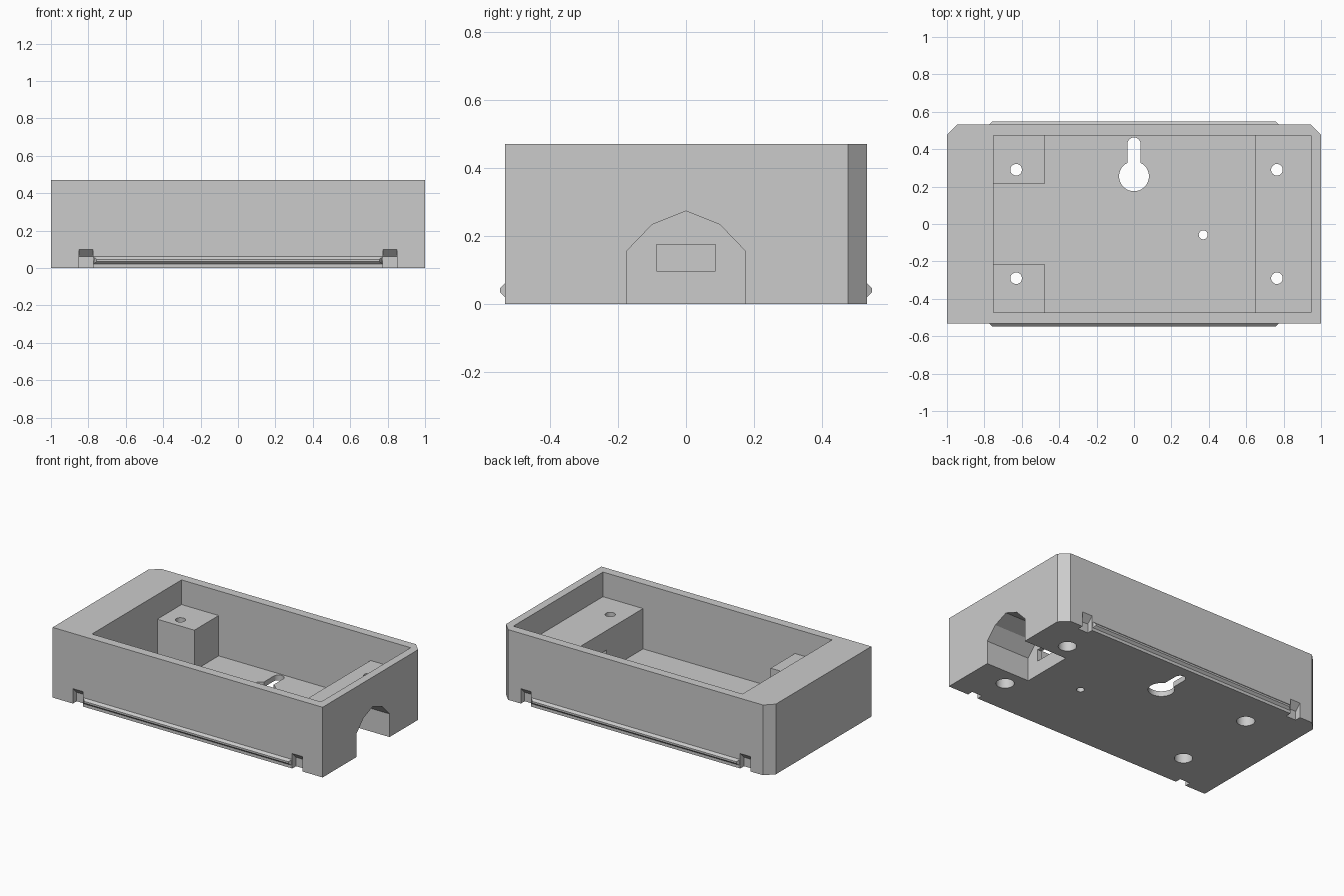
import bpy, bmesh
from math import sin, cos, pi
from mathutils import Vector

if "Cube" in bpy.data.objects:
    bpy.data.objects.remove(bpy.data.objects["Cube"], do_unlink=True)

grey = bpy.data.materials.new("light grey plastic")
grey.use_nodes = True
grey.diffuse_color = (0.6, 0.6, 0.6, 1)
grey.node_tree.nodes["Principled BSDF"].inputs["Base Color"].default_value = (0.6, 0.6, 0.6, 1)


def prism(name, pts, lo, hi, axis="z", taper=0):
    """Extrude a closed profile from lo to hi: xy along z, or yz along x."""
    def place(p, h):
        return Vector((p[0], p[1], h)) if axis == "z" else Vector((h, p[0], p[1]))
    bm = bmesh.new()
    ends = [[bm.verts.new(place(p, h)) for p in pts] for h in (lo, hi)]
    for ring in ends:
        bm.faces.new(ring)
    n = len(pts)
    for i in range(n):
        j = (i + 1) % n
        bm.faces.new((ends[0][i], ends[0][j], ends[1][j], ends[1][i]))
    bmesh.ops.recalc_face_normals(bm, faces=bm.faces)
    mesh = bpy.data.meshes.new(name)
    bm.to_mesh(mesh)
    bm.free()
    mesh.materials.append(grey)
    ob = bpy.data.objects.new(name, mesh)
    bpy.context.collection.objects.link(ob)
    return ob


def rect(x0, x1, y0, y1):
    return [(x0, y0), (x1, y0), (x1, y1), (x0, y1)]


def arc(cx, cy, r, a0=0.0, a1=2 * pi, n=32, closed=True):
    count = n if closed else n + 1
    return [(cx + r * cos(a0 + (a1 - a0) * i / n), cy + r * sin(a0 + (a1 - a0) * i / n))
            for i in range(count)]


def cut(target, cutter):
    """Subtract the cutter and throw it away."""
    cutter.hide_render = True
    mod = target.modifiers.new("cut", "BOOLEAN")
    mod.operation = "DIFFERENCE"
    mod.solver = "EXACT"
    mod.object = cutter
    bpy.context.view_layer.objects.active = target
    bpy.ops.object.modifier_apply(modifier=mod.name)
    bpy.data.objects.remove(cutter, do_unlink=True)


W, D, H, C = 1.0, 0.533, 0.47, 0.056      # half width, half depth, height, chamfer
FLOOR, LEDGE = 0.035, 0.305               # tray floor and mounting post height
X0, X1, Y = -0.75, 0.947, 0.474           # cavity limits
POST_X, POST_Y, BLOCK_X = -0.475, 0.217, 0.65

# Case with two chamfered back corners
case = prism("case", [(-W, -D), (W, -D), (W, D - C), (W - C, D), (C - W, D), (-W, D - C)], 0, H)

# Cavity: full width on top, lower part leaves two posts and the right block
cut(case, prism("upper_cavity", rect(X0, X1, -Y, Y), LEDGE, H + 0.1))
cut(case, prism("lower_cavity", [(POST_X, -Y), (BLOCK_X, -Y), (BLOCK_X, Y), (POST_X, Y),
                                 (POST_X, POST_Y), (X0, POST_Y), (X0, -POST_Y),
                                 (POST_X, -POST_Y)], FLOOR, LEDGE + 0.05))

# Cable recess in the right side and its window into the cavity
half = [(0.175, -0.1), (0.175, 0.155), (0.1, 0.233)]
arch = half + [(0, 0.273)] + [(-y, z) for y, z in reversed(half)]
cut(case, prism("cable_recess", arch, 0.68, 1.1, "x"))
cut(case, prism("cable_window", rect(-0.087, 0.087, 0.097, 0.175), 0.6, 0.72, "x"))

# Counterbored screw holes
for x in (-0.63, 0.764):
    for y in (-0.29, 0.29):
        cut(case, prism("screw_hole", arc(x, y, 0.031), -0.1, 0.4))
        cut(case, prism("counterbore", arc(x, y, 0.055), -0.1, 0.2))

# Hanging keyhole and small pin hole
keyhole = (arc(0, 0.255, 0.08, 0.645 * pi, 2.355 * pi, 32, False)
           + arc(0, 0.428, 0.035, 0, pi, 12, False))
cut(case, prism("keyhole", keyhole, -0.1, 0.15))
cut(case, prism("pin_hole", arc(0.37, -0.058, 0.024, n=24), -0.1, 0.15))

# Sloped clip notches along both long bottom edges
for s in (-1, 1):
    for x in (-0.85, 0.775):
        notch = [(s * 0.7, -0.1), (s * (D - 0.04), -0.1), (s * (D - 0.04), 0.06),
                 (s * D, 0.1), (s * 0.7, 0.1)]
        cut(case, prism("notch", notch, x, x + 0.075, "x"))

# Snap ridges between the notches, bevelled at their ends
for s, name in ((-1, "front_snap_ridge"), (1, "back_snap_ridge")):
    tip = s * (D + 0.015)
    ridge = prism(name, [(s * (D - 0.01), 0.02), (s * D, 0.02), (tip, 0.034),
                         (tip, 0.046), (s * D, 0.06), (s * (D - 0.01), 0.06)],
                  -0.772, 0.772, "x")
    for v in ridge.data.vertices:
        if abs(v.co.y) > D + 0.01:
            v.co.x *= 0.98

# Smooth the round holes, keep all edges sharp
bpy.ops.object.select_all(action="DESELECT")
case.select_set(True)
bpy.context.view_layer.objects.active = case
bpy.ops.object.shade_smooth_by_angle(angle=0.4)
